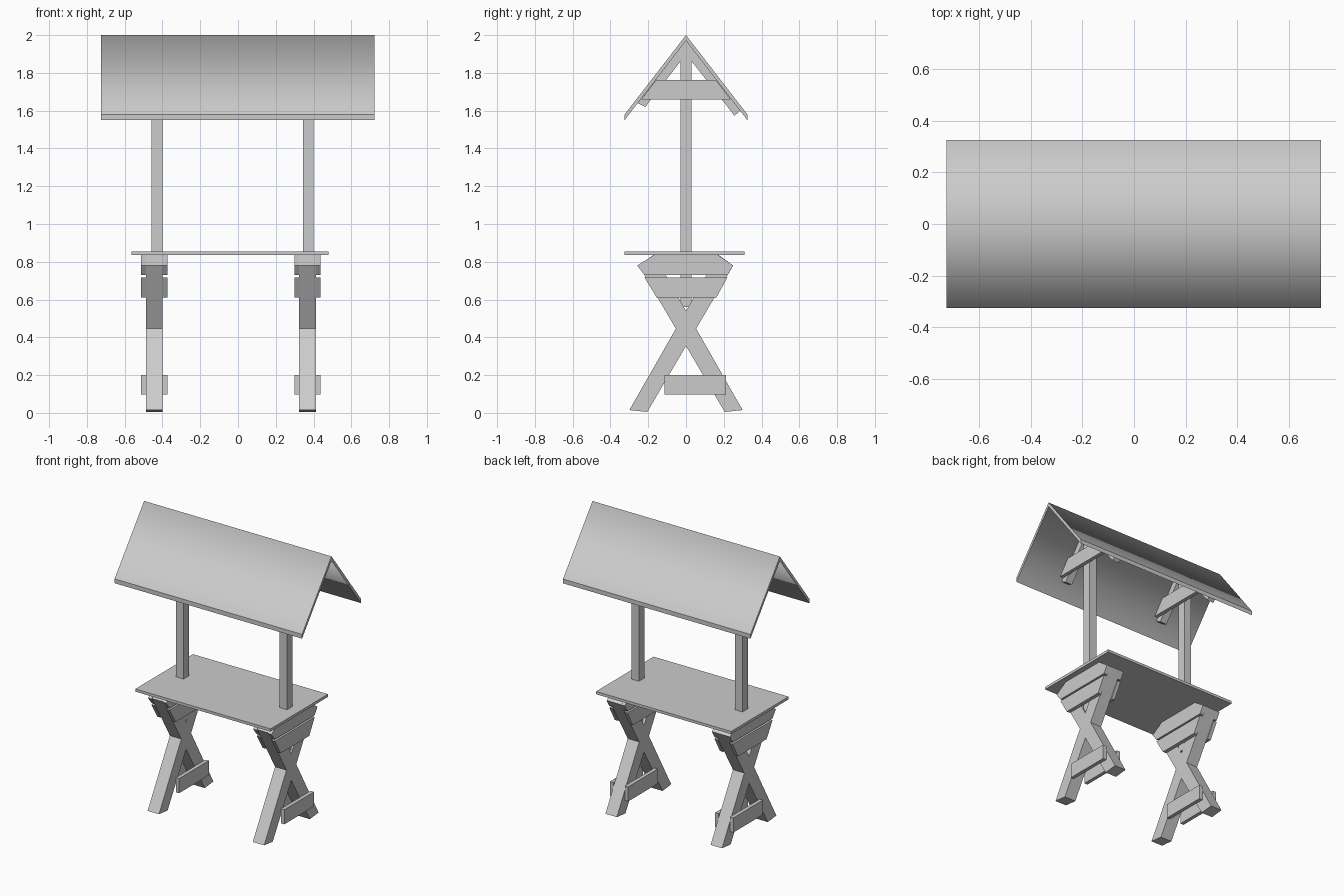
import bpy, bmesh

if "Cube" in bpy.data.objects:
    bpy.data.objects.remove(bpy.data.objects["Cube"])


def prism(name, profile, x0, x1):
    """Extrude a (y, z) profile from x0 to x1."""
    bm = bmesh.new()
    ends = [bm.verts.new((x0, y, z)) for y, z in profile]
    face = bm.faces.new(ends)
    new = bmesh.ops.extrude_face_region(bm, geom=[face])["geom"]
    for v in new:
        if isinstance(v, bmesh.types.BMVert):
            v.co.x = x1
    bmesh.ops.recalc_face_normals(bm, faces=bm.faces[:])
    mesh = bpy.data.meshes.new(name)
    bm.to_mesh(mesh)
    bm.free()
    obj = bpy.data.objects.new(name, mesh)
    bpy.context.collection.objects.link(obj)
    return obj


def rect(y0, y1, z0, z1):
    return [(y0, z0), (y1, z0), (y1, z1), (y0, z1)]


def flip(profile):
    return [(-y, z) for y, z in profile]


# Gable roof, shaded softly across the ridge only
roof = prism("roof", [(-0.325, 1.55), (0, 1.97), (0.325, 1.55),
                      (0.325, 1.58), (0, 2.0), (-0.325, 1.58)], -0.725, 0.722)
bm = bmesh.new()
bm.from_mesh(roof.data)
for f in bm.faces:
    f.smooth = True
for e in bm.edges:
    a, b = (v.co for v in e.verts)
    e.smooth = abs(a.y) < 1e-4 and abs(b.y) < 1e-4 and abs(a.x - b.x) > 1
bm.to_mesh(roof.data)
bm.free()

# Counter top
prism("table_top", rect(-0.325, 0.31, 0.836, 0.855), -0.565, 0.478)

LEG = [(-0.30, 0.015), (-0.205, 0.005), (0.25, 0.78), (0.17, 0.838)]
BOARDS = {
    "top_board": [(-0.22, 0.73), (0.22, 0.73), (0.25, 0.78),
                  (0.17, 0.836), (-0.17, 0.836), (-0.258, 0.78)],
    "middle_board": [(-0.155, 0.61), (0.16, 0.61), (0.22, 0.718), (-0.22, 0.718)],
    "foot_board": rect(-0.115, 0.212, 0.098, 0.20),
}
RAFTER_LEFT = [(0, 1.97), (-0.255, 1.64), (-0.215, 1.62), (0, 1.899)]
RAFTER_RIGHT = [(0, 1.97), (0.287, 1.60), (0.257, 1.573), (0, 1.899)]
TIE = [(-0.236, 1.66), (0.236, 1.66), (0.158, 1.763), (-0.158, 1.763)]

# Two identical end frames
for side, x in (("left", -0.40), ("right", 0.412)):
    # Crossed legs
    prism(side + "_leg_a", LEG, x - 0.088, x)
    prism(side + "_leg_b", flip(LEG), x - 0.088, x)
    # Boards on both faces of the legs
    for name, profile in BOARDS.items():
        prism(f"{side}_{name}_outer", profile, x, x + 0.026)
        prism(f"{side}_{name}_inner", profile, x - 0.114, x - 0.088)
    # Upright post
    px = x - 0.012 if side == "right" else x
    prism(side + "_post", rect(-0.03, 0.03, 0.56, 1.92), px - 0.057, px)
    # Rafters and tie board under the roof
    prism(side + "_rafter_front", RAFTER_LEFT, px - 0.055, px - 0.002)
    prism(side + "_rafter_back", RAFTER_RIGHT, px - 0.055, px - 0.002)
    prism(side + "_roof_tie", TIE, px, px + 0.026)
